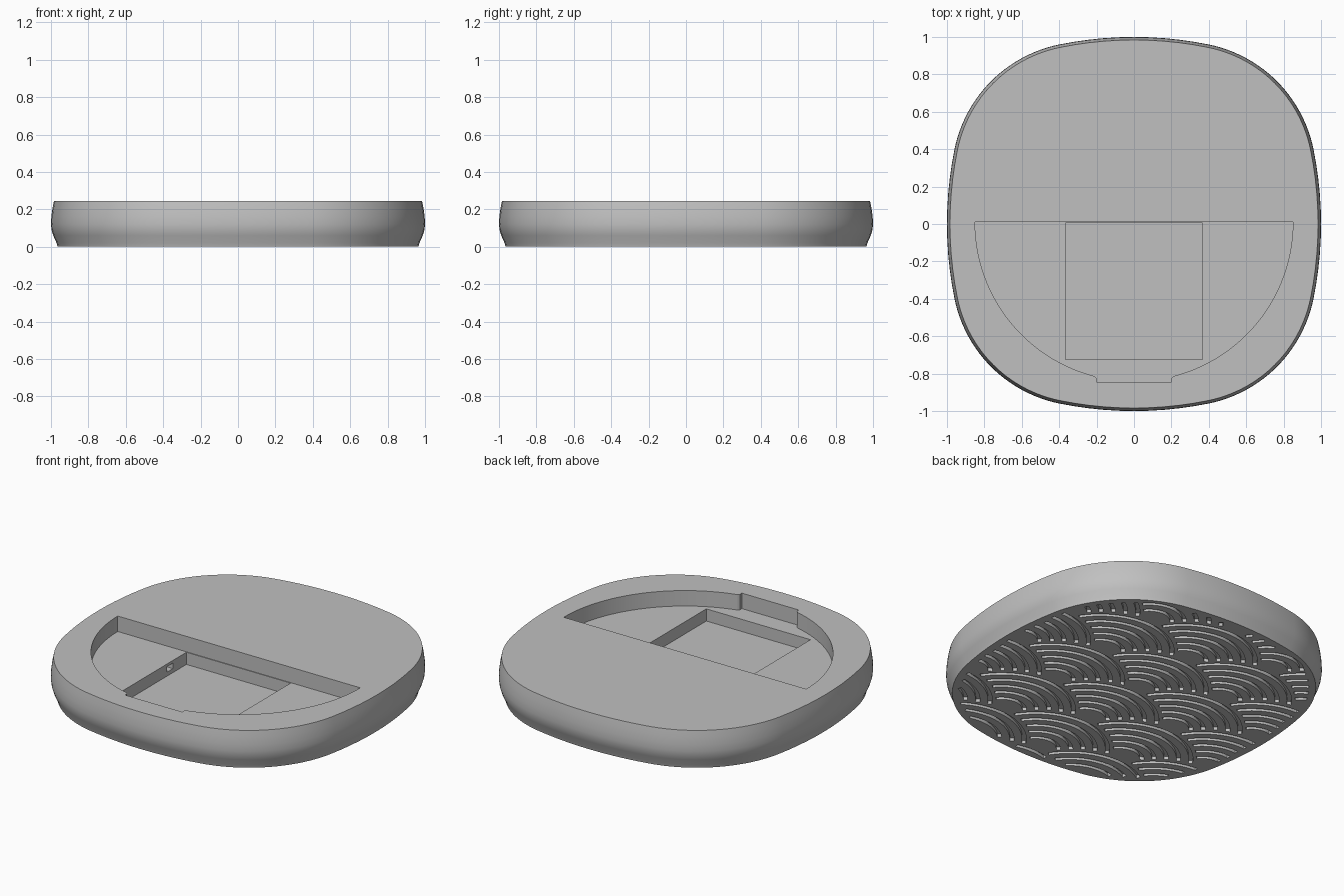
import bpy, bmesh, math

cube = bpy.data.objects.get("Cube")
if cube:
    bpy.data.objects.remove(cube, do_unlink=True)

# Material
grey = bpy.data.materials.new("plain_grey")
grey.use_nodes = True
COLOUR = (0.53, 0.53, 0.53, 1)
grey.diffuse_color = COLOUR
grey.node_tree.nodes["Principled BSDF"].inputs["Base Color"].default_value = COLOUR

# Rounded-square outline: shallow side arcs blended into corner arcs
SIDE_R = 2.0
BLEND = math.asin(0.2)
SIN, COS = math.sin(BLEND), math.cos(BLEND)
CORNER_R = (SIDE_R * COS - 1 - SIDE_R * SIN) / (COS - SIN)
CORNER_C = SIDE_R * SIN - CORNER_R * SIN


def outline(inset):
    points = []
    for k in range(4):
        turn = k * math.pi / 2
        spots = [(-BLEND + 2 * BLEND * i / 10, 0, -1, SIDE_R) for i in range(10)]
        sweep = math.pi / 2 - 2 * BLEND
        spots += [(BLEND + sweep * i / 28, CORNER_C, CORNER_C, CORNER_R) for i in range(28)]
        for t, cx, cy, r in spots:
            x = cx + (r - inset) * math.sin(t)
            y = cy + (r - inset) * math.cos(t)
            points.append((x * math.cos(turn) + y * math.sin(turn),
                           y * math.cos(turn) - x * math.sin(turn)))
    return points


def inside(x, y, margin):
    x, y = abs(x), abs(y)
    if math.hypot(x, y + 1) > SIDE_R - margin or math.hypot(x + 1, y) > SIDE_R - margin:
        return False
    in_corner = x > CORNER_C and y > CORNER_C
    return not in_corner or math.hypot(x - CORNER_C, y - CORNER_C) < CORNER_R - margin


def finish(bm, name):
    bmesh.ops.recalc_face_normals(bm, faces=bm.faces)
    mesh = bpy.data.meshes.new(name)
    bm.to_mesh(mesh)
    bm.free()
    mesh.materials.append(grey)
    obj = bpy.data.objects.new(name, mesh)
    bpy.context.collection.objects.link(obj)
    return obj


def loft(name, rings):
    bm = bmesh.new()
    loops = [[bm.verts.new(p) for p in ring] for ring in rings]
    n = len(loops[0])
    for low, high in zip(loops, loops[1:]):
        for i in range(n):
            j = (i + 1) % n
            bm.faces.new((low[i], low[j], high[j], high[i]))
    bm.faces.new(loops[0])
    bm.faces.new(loops[-1])
    return finish(bm, name)


def prism(name, points, z0, z1):
    return loft(name, [[(x, y, z) for x, y in points] for z in (z0, z1)])


def box(name, x0, x1, y0, y1, z0, z1):
    return prism(name, [(x0, y0), (x1, y0), (x1, y1), (x0, y1)], z0, z1)


def cut(target, cutter):
    cutter.hide_render = True
    mod = target.modifiers.new("cut", 'BOOLEAN')
    mod.operation = 'DIFFERENCE'
    mod.solver = 'EXACT'
    mod.object = cutter
    bpy.context.view_layer.objects.active = target
    bpy.ops.object.modifier_apply(modifier=mod.name)
    bpy.data.objects.remove(cutter, do_unlink=True)


# Body with a gently bulging side
PROFILE = [(0.035, 0), (0.03, 0.02), (0.012, 0.06), (0.003, 0.09), (0, 0.12),
           (0.002, 0.16), (0.008, 0.205), (0.016, 0.245)]
body = loft("base_body", [[(x, y, z) for x, y in outline(d)] for d, z in PROFILE])

# Half-round recess with a shallow front notch
half = [(0.85 * math.cos(math.pi * (1 + i / 64)), 0.01 + 0.85 * math.sin(math.pi * (1 + i / 64)))
        for i in range(65)]
left = [p for p in half if p[0] < -0.21]
right = [p for p in half if p[0] > 0.21]
notch = [(-0.21, -0.814), (-0.2, -0.825), (-0.2, -0.845),
         (0.2, -0.845), (0.2, -0.825), (0.21, -0.814)]
cut(body, prism("recess_cutter", left + notch + right, 0.147, 0.4))

# Square well and the small slot in its wall
cut(body, box("well_cutter", -0.365, 0.365, -0.725, 0.005, 0.07, 0.2))
cut(body, box("slot_cutter", -0.42, -0.3, -0.19, -0.13, 0.095, 0.13))

# Overlapping wave scales engraved underneath
SCALE_R = 0.44
ROW = SCALE_R / 2
GROOVE = 0.012
centres = [((2 * i + row % 2) * SCALE_R, row * ROW)
           for row in range(-9, 6) for i in range(-3, 4)]


def visible(x, y, cy):
    if not inside(x, y, 0.07):
        return False
    return all(b > cy - 0.01 or math.hypot(x - a, y - b) > SCALE_R + 0.005
               for a, b in centres)


def add_groove(bm, cx, cy, r, angles):
    sections = []
    for t in angles:
        c, s = math.cos(t), math.sin(t)
        corners = ((r - GROOVE, -0.02), (r + GROOVE, -0.02),
                   (r + GROOVE, 0.02), (r - GROOVE, 0.02))
        sections.append([bm.verts.new((cx + q * c, cy + q * s, z)) for q, z in corners])
    for a, b in zip(sections, sections[1:]):
        for i in range(4):
            j = (i + 1) % 4
            bm.faces.new((a[i], a[j], b[j], b[i]))
    bm.faces.new(sections[0])
    bm.faces.new(sections[-1])


bm = bmesh.new()
for cx, cy in centres:
    for part in (0.94, 0.78, 0.62, 0.46, 0.30):
        r = SCALE_R * part
        run = []
        for i in range(121):
            t = -math.pi / 2 + math.tau * i / 120
            if i < 120 and visible(cx + r * math.cos(t), cy + r * math.sin(t), cy):
                run.append(t)
                continue
            if len(run) > 2:
                add_groove(bm, cx, cy, r, run)
            run = []
cut(body, finish(bm, "wave_cutter"))

# Smooth sides, crisp rims
bpy.ops.object.select_all(action='DESELECT')
body.select_set(True)
bpy.context.view_layer.objects.active = body
bpy.ops.object.shade_smooth_by_angle(angle=math.radians(30))
